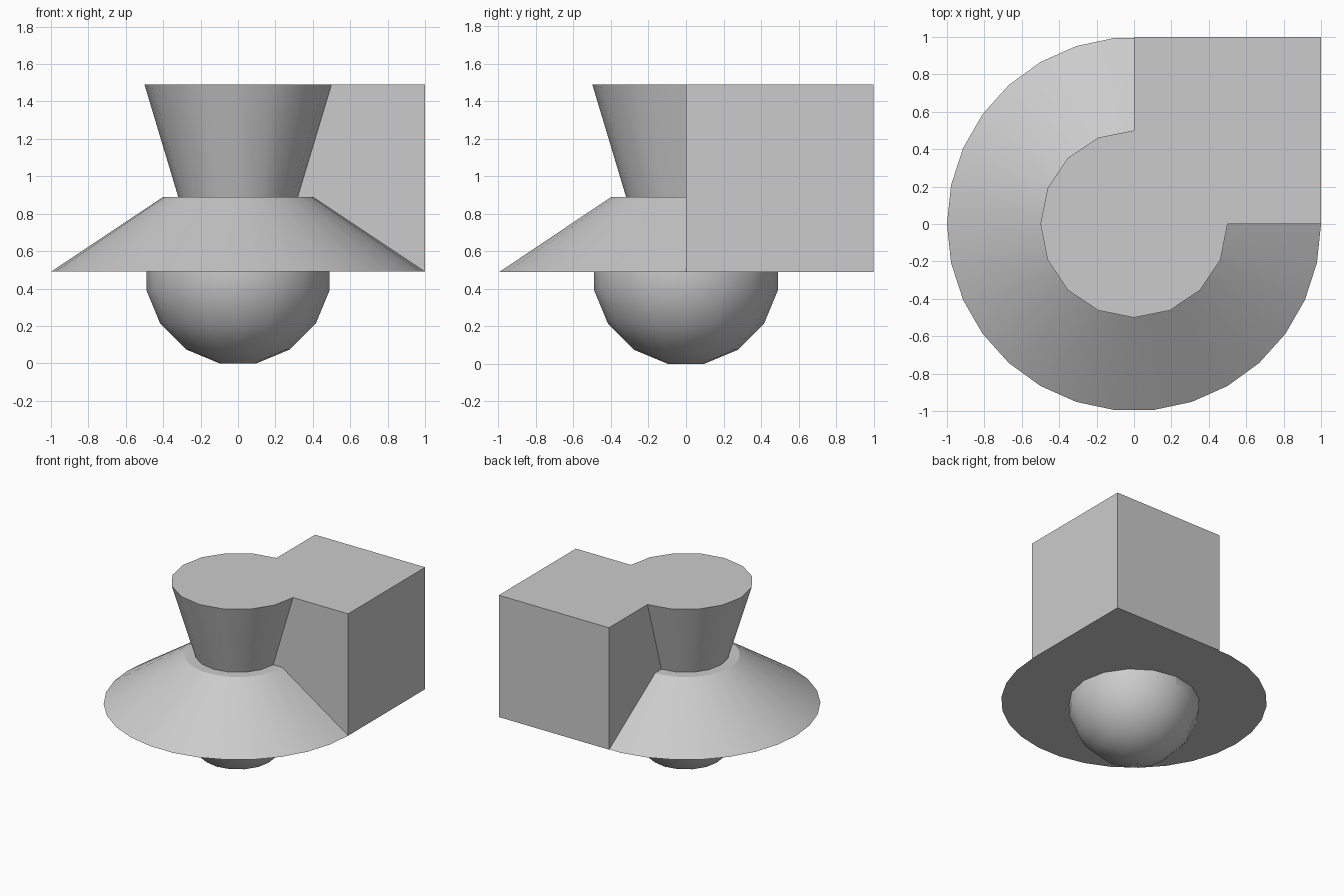
import bpy
import bmesh
import math

default = bpy.data.objects.get("Cube")
if default:
    bpy.data.objects.remove(default, do_unlink=True)

BASE = 0.49          # height of the skirt's underside
R = 0.5              # ball radius

grey = bpy.data.materials.new("light_grey")
grey.use_nodes = True
colour = (0.6, 0.6, 0.6, 1)
grey.diffuse_color = colour
grey.node_tree.nodes["Principled BSDF"].inputs["Base Color"].default_value = colour


def add_object(name, bm):
    bmesh.ops.recalc_face_normals(bm, faces=bm.faces)
    mesh = bpy.data.meshes.new(name)
    bm.to_mesh(mesh)
    bm.free()
    mesh.materials.append(grey)
    obj = bpy.data.objects.new(name, mesh)
    bpy.context.collection.objects.link(obj)
    return obj


def lathe(name, profile, sides):
    """Closed solid turned around z from (radius, height) pairs."""
    bm = bmesh.new()
    rings = []
    for r, z in profile:
        angles = [math.tau * i / sides for i in range(sides)]
        rings.append([bm.verts.new((r * math.cos(a), r * math.sin(a), z)) for a in angles])
    for low, high in zip(rings, rings[1:]):
        for i in range(sides):
            j = (i + 1) % sides
            bm.faces.new((low[i], low[j], high[j], high[i]))
    bm.faces.new(rings[0])
    bm.faces.new(rings[-1])
    return add_object(name, bm)


# Flared skirt and the funnel that rises out of it
skirt = lathe("skirt_funnel_and_block", [(1, BASE), (0.4, BASE + 0.4)], 30)
funnel = lathe("funnel", [(0.2, BASE + 0.002), (0.5, BASE + 1)], 16)

# Ball under the skirt, its rings half a step off the pole
steps = [math.radians(11.25 + 22.5 * i) for i in range(8)]
ball = lathe("ball", [(R * math.sin(a), BASE - R * math.cos(a)) for a in steps], 16)

# Block filling the back left quarter
bm = bmesh.new()
bmesh.ops.create_cube(bm, size=1)
bmesh.ops.translate(bm, verts=bm.verts, vec=(0.5, 0.5, BASE + 0.5))
block = add_object("block", bm)

# Fuse the parts into one solid
bpy.context.view_layer.objects.active = skirt
for part in (block, funnel, ball):
    mod = skirt.modifiers.new("join_" + part.name, 'BOOLEAN')
    mod.operation = 'UNION'
    mod.solver = 'EXACT'
    mod.object = part
    bpy.ops.object.modifier_apply(modifier=mod.name)
    bpy.data.objects.remove(part, do_unlink=True)

# Smooth the round sides, keep the rims sharp
bpy.ops.object.select_all(action='DESELECT')
skirt.select_set(True)
bpy.ops.object.shade_smooth_by_angle(angle=math.radians(30))
